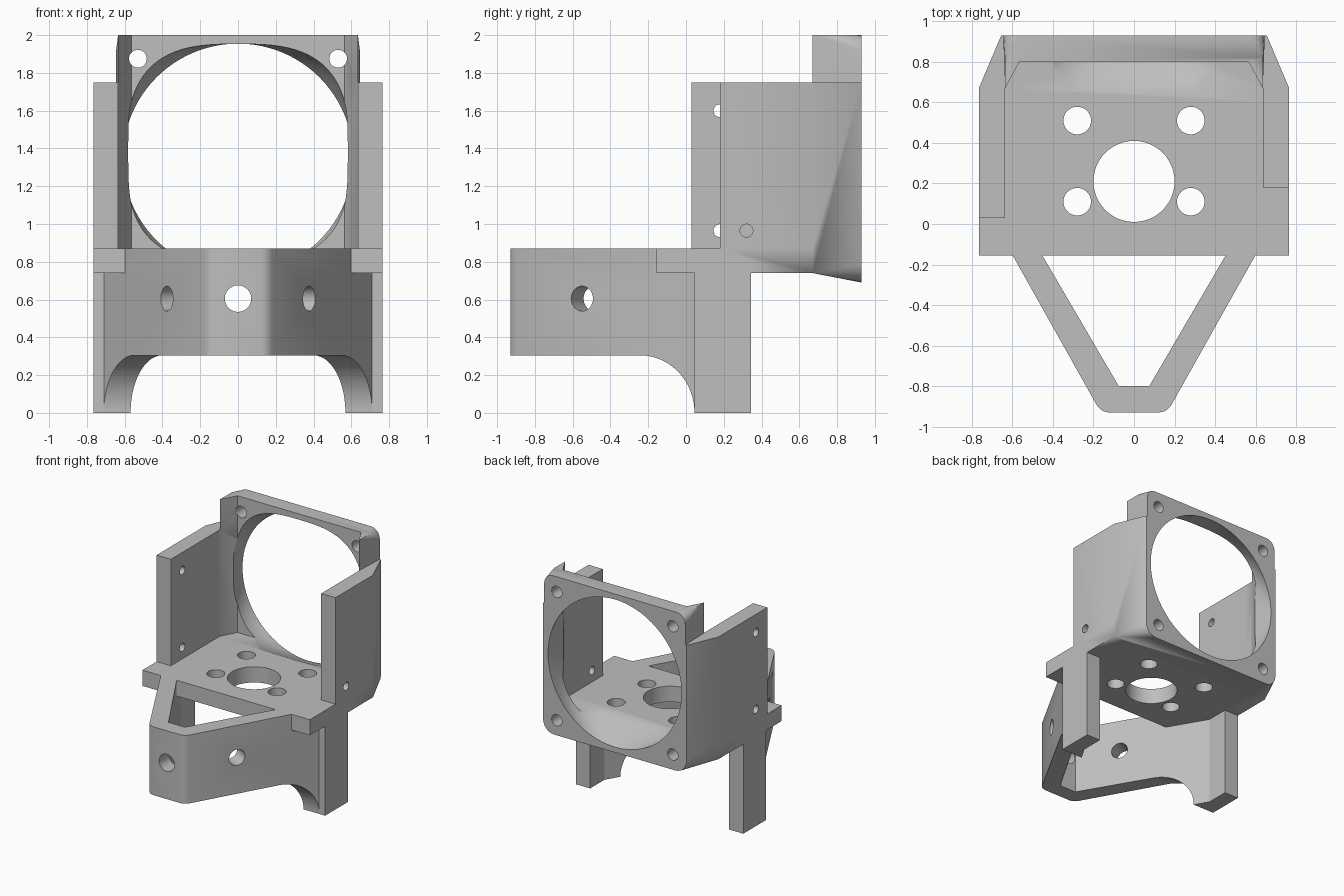
import bpy, bmesh
from math import pi, sin, cos, copysign
from mathutils import Vector, Matrix

if "Cube" in bpy.data.objects:
    bpy.data.objects.remove(bpy.data.objects["Cube"], do_unlink=True)

grey = bpy.data.materials.new("light grey")
grey.use_nodes = True
COLOUR = (0.52, 0.52, 0.52, 1)
grey.diffuse_color = COLOUR
grey.node_tree.nodes["Principled BSDF"].inputs["Base Color"].default_value = COLOUR


def make(name, bm):
    bmesh.ops.recalc_face_normals(bm, faces=bm.faces)
    mesh = bpy.data.meshes.new(name)
    bm.to_mesh(mesh)
    bm.free()
    mesh.materials.append(grey)
    obj = bpy.data.objects.new(name, mesh)
    bpy.context.collection.objects.link(obj)
    return obj


def loft(name, rings):
    """Closed solid through rings with equal point counts."""
    bm = bmesh.new()
    loops = [[bm.verts.new(p) for p in ring] for ring in rings]
    n = len(loops[0])
    for a, b in zip(loops, loops[1:]):
        for i in range(n):
            j = (i + 1) % n
            bm.faces.new((a[i], a[j], b[j], b[i]))
    bm.faces.new(loops[0])
    bm.faces.new(loops[-1])
    return make(name, bm)


def hull(name, points):
    bm = bmesh.new()
    for p in points:
        bm.verts.new(p)
    bmesh.ops.convex_hull(bm, input=bm.verts)
    bmesh.ops.dissolve_limit(bm, angle_limit=0.01, verts=bm.verts, edges=bm.edges)
    return make(name, bm)


def box(name, x, y, z):
    return hull(name, [(a, b, c) for a in x for b in y for c in z])


def rod(name, centre, direction, radius, length):
    bm = bmesh.new()
    turn = Vector(direction).to_track_quat('Z', 'Y').to_matrix().to_4x4()
    bmesh.ops.create_cone(bm, cap_ends=True, segments=48, radius1=radius, radius2=radius,
                          depth=length, matrix=Matrix.Translation(centre) @ turn)
    return make(name, bm)


def combine(target, tool, operation):
    mod = target.modifiers.new("boolean", 'BOOLEAN')
    mod.operation, mod.solver, mod.object = operation, 'EXACT', tool
    graph = bpy.context.evaluated_depsgraph_get()
    mesh = bpy.data.meshes.new_from_object(target.evaluated_get(graph))
    target.modifiers.clear()
    target.data = mesh
    bpy.data.objects.remove(tool, do_unlink=True)


def cut(target, tool):
    combine(target, tool, 'DIFFERENCE')


def add(target, tool):
    combine(target, tool, 'UNION')


def mirrored(points):
    return points + [(-x, y) for x, y in reversed(points)]


def prism(name, points, z0, z1):
    return loft(name, [[(x, y, z) for x, y in points] for z in (z0, z1)])


# V-shaped nose, open in the middle, arched underneath
nose = prism("nose_bracket", mirrored(
    [(0.125, -0.93), (0.155, -0.922), (0.18, -0.9), (0.765, 0.142), (0.765, 0.2)]), 0, 0.87)
cut(nose, prism("nose_opening", mirrored([(0.075, -0.8), (0.665, 0.21)]), -0.1, 1))
arch = [(-1.1, -0.1), (-1.1, 0.305)]
arch += [(-0.245 + 0.29 * sin(t * pi / 48), 0.305 * cos(t * pi / 48)) for t in range(25)]
arch += [(0.045, -0.1)]
cut(nose, loft("arch_cutter", [[(x, y, z) for y, z in arch] for x in (-1, 1)]))
cut(nose, rod("nose_hole", (0, -0.9, 0.605), (0, 1, 0), 0.07, 0.4))
for s in (1, -1):
    cut(nose, rod("arm_hole", (s * 0.34, -0.53, 0.605), (s * 0.874, -0.485, 0), 0.066, 0.4))

# Tapered fan mount: wide lower shell plus a square upper frame
BACK, FRONT, MID = 0.93, 0.67, 1.345


def corners(x, z0, z1, y):
    return [(s * x, y, z) for s in (1, -1) for z in (z0, z1)]


def rounded(x, z, y, r, side):
    """Both rounded corners of one horizontal edge; side is the vertical sign."""
    return [(s * (x - r + r * cos(t * pi / 12)), y, z + side * (r * sin(t * pi / 12) - r))
            for s in (1, -1) for t in range(7)]


mount = hull("fan_mount", corners(0.765, 0.74, 1.75, FRONT)
             + rounded(0.655, 0.69, BACK, 0.1, -1) + corners(0.655, 1.5, 1.75, BACK))
add(mount, hull("upper_frame", corners(0.635, 1.2, 2, FRONT) + corners(0.635, 1.2, 2, 0.82)
                + corners(0.645, 1.2, 1.6, BACK) + rounded(0.645, 2, BACK, 0.08, 1)))

# Floor plate, side panels and legs
body = box("main_bracket", (-0.765, 0.765), (-0.155, FRONT), (0.74, 0.87))
add(body, mount)
for s, start in ((1, 0.18), (-1, 0.03)):
    add(body, box("side_panel", (s * 0.635, s * 0.765), (start, FRONT), (0.74, 1.75)))
    add(body, box("leg", (s * 0.635, s * 0.765), (0.045, 0.345), (0, 0.8)))
add(body, nose)

# Notch between the panels, leaving the rear wall of the fan frame
notch = mirrored([(0.635, FRONT), (0.565, 0.8)])
notch = [(0.635, 0.6)] + notch + [(-0.635, 0.6)]
cut(body, prism("notch_cutter", notch, 0.87, 2.2))


# Air duct blending from a squarish mouth to a round fan opening
def section(y, rx, rz, zc, power):
    ring = []
    for i in range(96):
        c, s = cos(i * pi / 48), sin(i * pi / 48)
        ring.append((rx * copysign(abs(c) ** (2 / power), c), y,
                     zc + rz * copysign(abs(s) ** (2 / power), s)))
    return ring


rings = []
for i in range(7):
    t = i / 6
    rings.append(section(0.65 + t * 0.28, 0.56 + 0.05 * t, 0.54 + 0.07 * t,
                         1.41 + t * (MID - 1.41), 4 - 2 * t))
rings.append(section(1.0, 0.61, 0.61, MID, 2))
cut(body, loft("duct_cutter", rings))

# Fan screw holes
for x in (-0.53, 0.53):
    for z in (MID - 0.53, MID + 0.53):
        cut(body, rod("fan_screw_hole", (x, 0.87, z), (0, 1, 0), 0.047, 0.36))

# Motor opening and its screw holes in the floor
cut(body, rod("motor_hole", (0, 0.21, 0.8), (0, 0, 1), 0.2, 0.4))
for x in (-0.28, 0.28):
    for y in (0.11, 0.51):
        cut(body, rod("motor_screw_hole", (x, y, 0.8), (0, 0, 1), 0.068, 0.4))

# Small panel holes
for x, y, z in ((0.7, 0.32, 0.965), (-0.7, 0.18, 0.965), (-0.7, 0.18, 1.6)):
    cut(body, rod("panel_hole", (x, y, z), (1, 0, 0), 0.034, 0.3))

bpy.ops.object.select_all(action='DESELECT')
body.select_set(True)
bpy.context.view_layer.objects.active = body
bpy.ops.object.shade_smooth_by_angle(angle=0.5)
